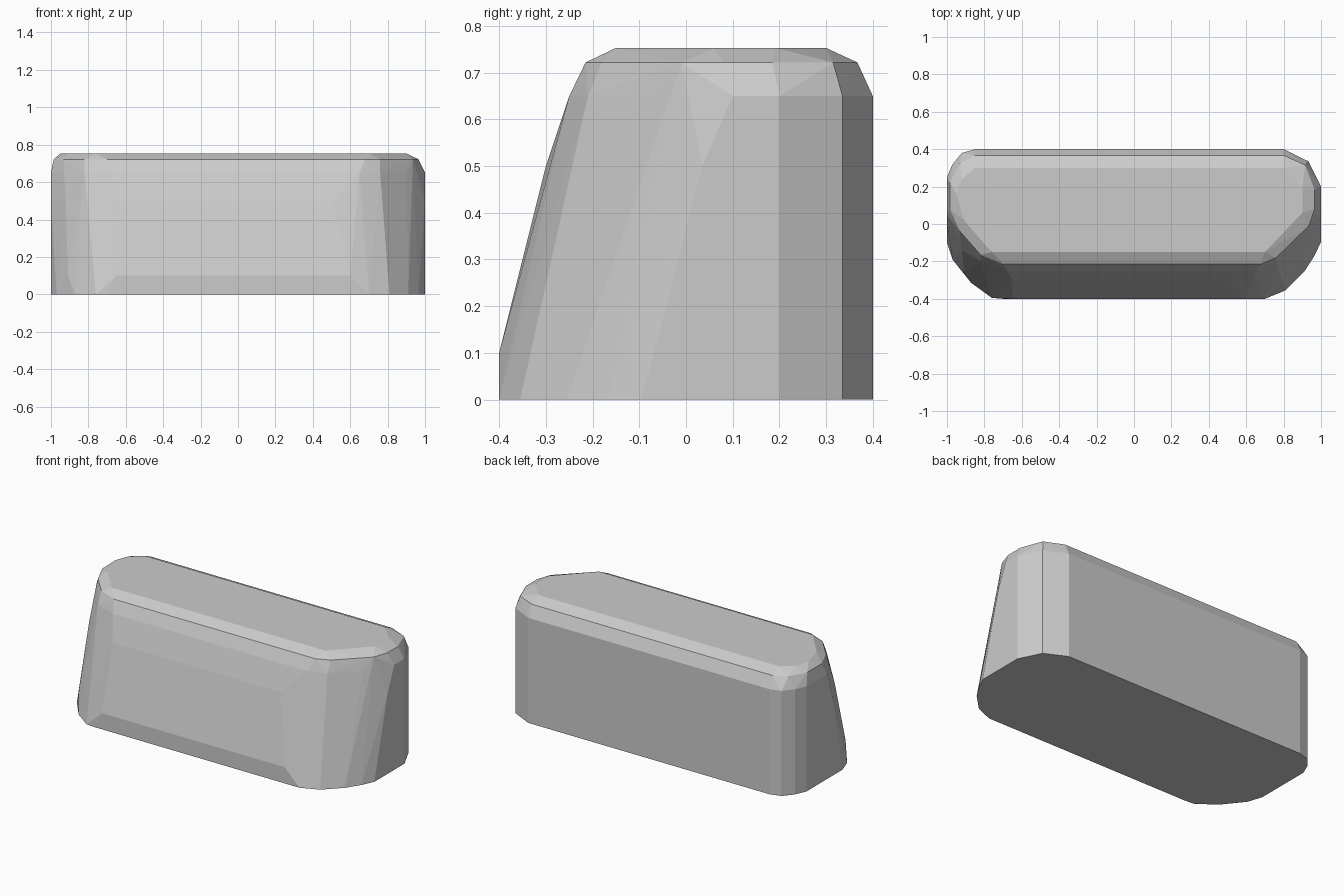
import bpy, bmesh, math

# Plan outlines at rising heights, each counter-clockwise from front left
rings = [
    # footprint
    (0.0, [(-0.76, -0.395), (-0.70, -0.4), (0.70, -0.4), (0.81, -0.355), (0.91, -0.255),
           (0.965, -0.17), (1.0, -0.095), (-1.0, -0.1), (-0.97, -0.19), (-0.87, -0.315)]),
    # front lower chamfer line
    (0.1, [(-0.65, -0.4), (0.60, -0.4), (-0.91, -0.26)]),
    # mid height of sloped front
    (0.5, [(-0.65, -0.3), (0.50, -0.3), (0.68, -0.26), (0.86, -0.135), (1.0, 0.035),
           (-1.0, 0.0), (-0.92, -0.14), (-0.80, -0.245)]),
    # start of the top rounding
    (0.65, [(-0.68, -0.25), (0.65, -0.25), (0.76, -0.21), (0.90, -0.07), (1.0, 0.1),
            (-1.0, 0.05), (-0.93, -0.07), (-0.82, -0.20)]),
    # upper bevel line
    (0.722, [(-0.70, -0.215), (0.68, -0.215), (0.76, -0.18), (0.935, -0.01), (0.965, 0.08),
             (0.965, 0.185), (0.915, 0.315), (0.80, 0.367), (-0.85, 0.367), (-0.93, 0.325),
             (-0.985, 0.22), (-0.985, 0.08), (-0.93, -0.04), (-0.82, -0.165)]),
    # flat top
    (0.753, [(-0.76, -0.15), (0.70, -0.15), (0.90, 0.06), (0.90, 0.19), (0.80, 0.3),
             (-0.85, 0.3), (-0.92, 0.24), (-0.95, 0.16), (-0.91, 0.02)]),
]

# Upright rear corners, shared by the bottom and the shoulder
rear = [(1.0, 0.2), (0.933, 0.335), (0.80, 0.4), (-0.85, 0.4), (-0.92, 0.38),
        (-0.97, 0.32), (-1.0, 0.25)]

bm = bmesh.new()
for z, pts in rings:
    for x, y in pts + (rear if z in (0.0, 0.65) else []):
        bm.verts.new((x, y, z))

# Wrap the outlines in one faceted convex body
res = bmesh.ops.convex_hull(bm, input=bm.verts[:])
loose = [v for v in bm.verts if not v.link_faces]
bmesh.ops.delete(bm, geom=loose, context='VERTS')
bmesh.ops.dissolve_limit(bm, angle_limit=math.radians(0.5), verts=bm.verts[:], edges=bm.edges[:])
bmesh.ops.recalc_face_normals(bm, faces=bm.faces[:])

mesh = bpy.data.meshes.new("rounded_block")
bm.to_mesh(mesh)
bm.free()
block = bpy.data.objects.new("rounded_block", mesh)
bpy.context.collection.objects.link(block)
